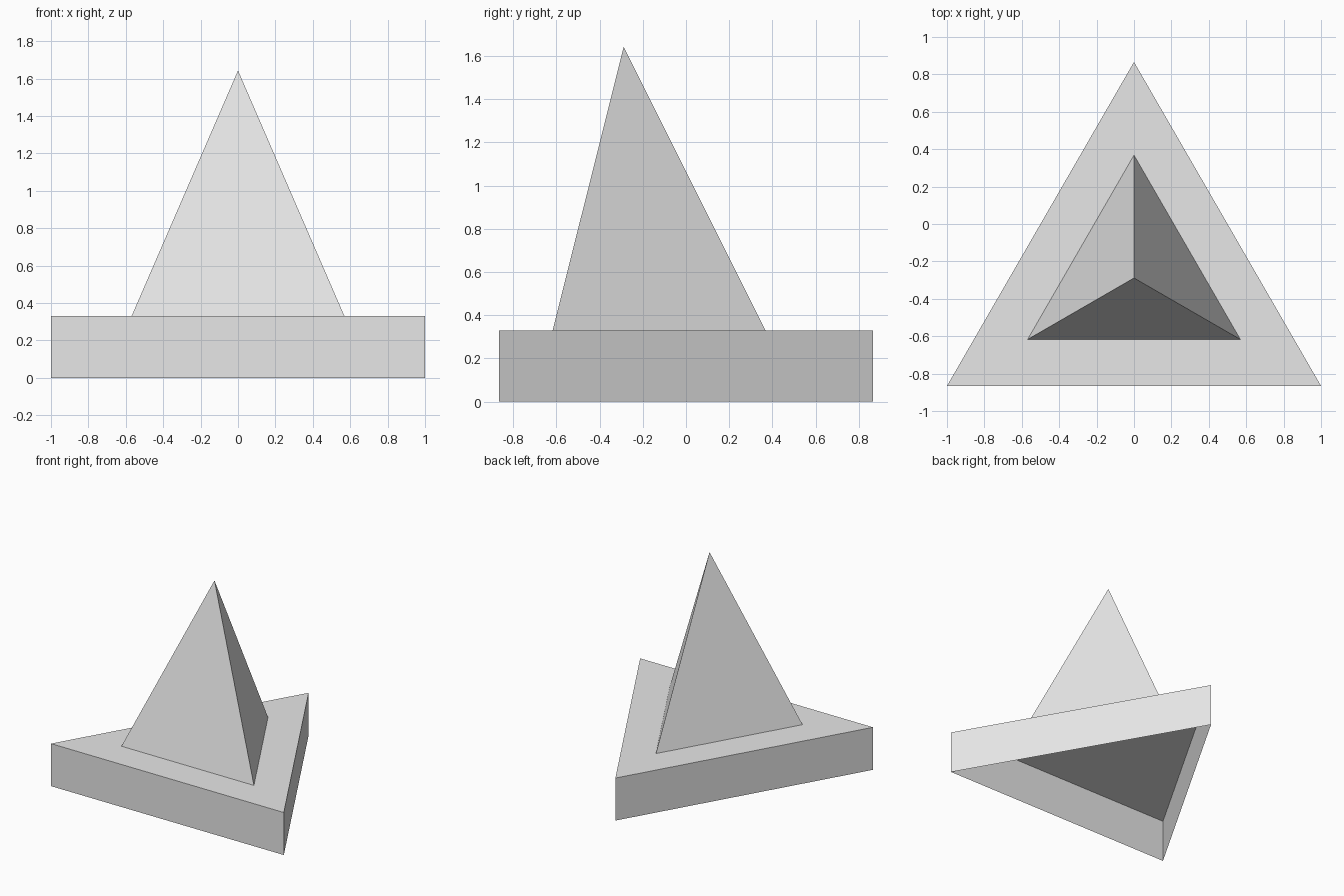
import bpy, bmesh, math
from mathutils import Vector

if "Cube" in bpy.data.objects:
    bpy.data.objects.remove(bpy.data.objects["Cube"])

CENTRE_Y = -0.2887          # shared axis of both triangles
BASE_TOP = 0.33

grey = bpy.data.materials.new("plain grey")
grey.diffuse_color = (0.8, 0.8, 0.8, 1)
grey.use_nodes = True
grey.node_tree.nodes["Principled BSDF"].inputs["Base Color"].default_value = grey.diffuse_color


def triangle(bm, radius, z):
    """Equilateral triangle of vertices pointing to the back."""
    return [bm.verts.new((radius * math.cos(a), CENTRE_Y + radius * math.sin(a), z))
            for a in (math.radians(90 + 120 * i) for i in range(3))]


def finish(bm, name):
    mesh = bpy.data.meshes.new(name)
    bm.to_mesh(mesh)
    bm.free()
    mesh.materials.append(grey)
    bpy.context.collection.objects.link(bpy.data.objects.new(name, mesh))


# Triangular base: thin-walled tray, closed on top and open underneath
bm = bmesh.new()
low = triangle(bm, 1.1547, 0)
high = triangle(bm, 1.1547, BASE_TOP)
bm.faces.new(high)
for i in range(3):
    j = (i + 1) % 3
    bm.faces.new((low[i], low[j], high[j], high[i]))
finish(bm, "triangular_base")

# Three-sided spire standing on the base
bm = bmesh.new()
foot = triangle(bm, 0.657, BASE_TOP)
tip = bm.verts.new(Vector((0, CENTRE_Y, 1.643)))
for i in range(3):
    bm.faces.new((foot[i], foot[(i + 1) % 3], tip))
finish(bm, "pyramid_spire")
